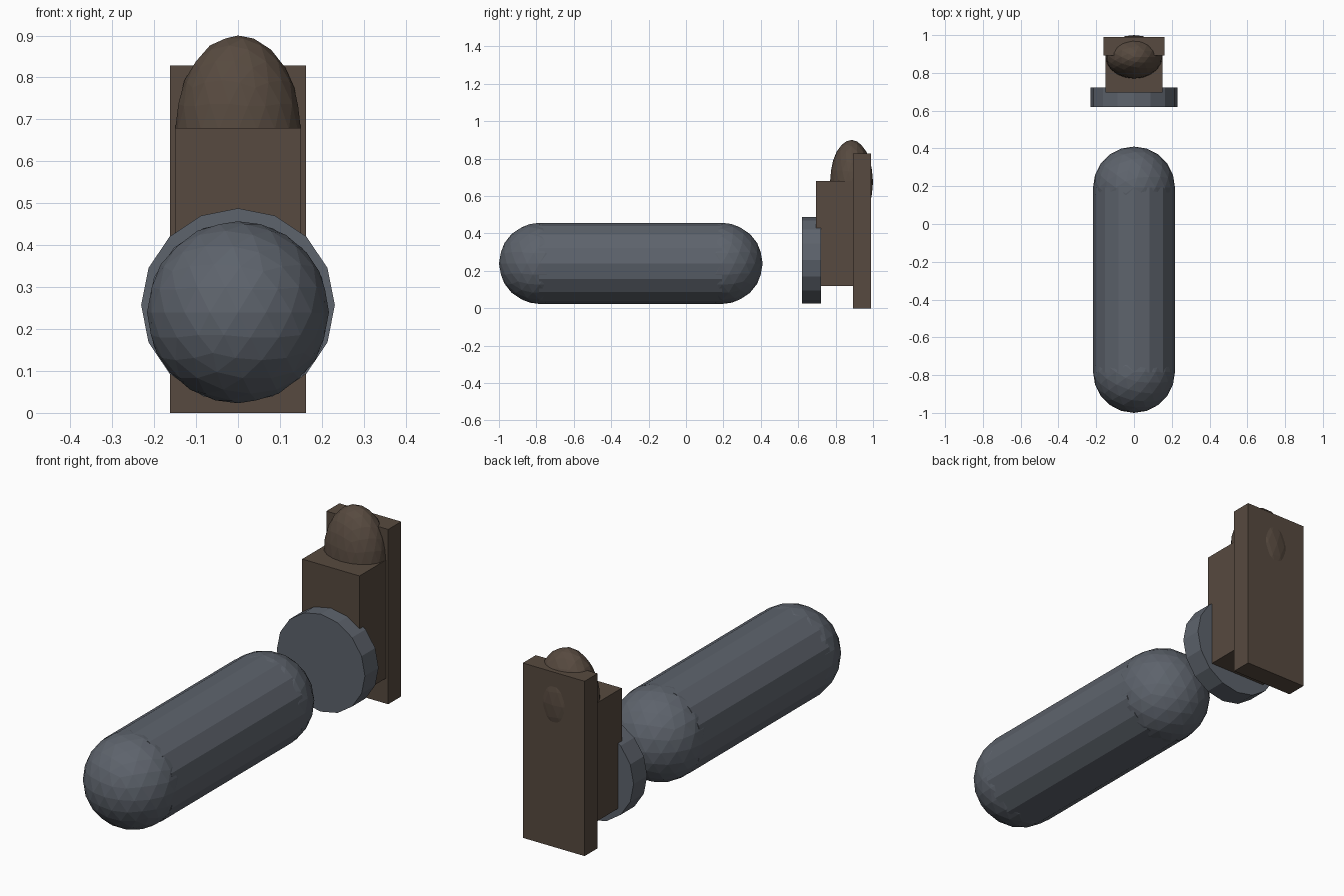
import bpy
from math import pi

if "Cube" in bpy.data.objects:
    bpy.data.objects.remove(bpy.data.objects["Cube"])


def material(name, color):
    m = bpy.data.materials.new(name)
    m.diffuse_color = (*color, 1)
    m.use_nodes = True
    m.node_tree.nodes["Principled BSDF"].inputs["Base Color"].default_value = m.diffuse_color
    return m


steel = material("blue_grey", (0.11, 0.125, 0.15))
brown = material("brown", (0.095, 0.068, 0.05))


def finish(name, mat):
    ob = bpy.context.object
    ob.name = name
    ob.data.materials.append(mat)
    return ob


def box(name, half_x, y0, y1, z0, z1, mat):
    bpy.ops.mesh.primitive_cube_add(size=1, location=(0, (y0 + y1) / 2, (z0 + z1) / 2))
    ob = finish(name, mat)
    ob.scale = (2 * half_x, y1 - y0, z1 - z0)


def cylinder_y(name, radius, y0, y1, z, mat):
    bpy.ops.mesh.primitive_cylinder_add(vertices=16, radius=radius, depth=y1 - y0,
                                        location=(0, (y0 + y1) / 2, z),
                                        rotation=(pi / 2, 0, 0))
    finish(name, mat)


def ball(name, center, radii, mat):
    bpy.ops.mesh.primitive_ico_sphere_add(subdivisions=3, radius=1, location=center)
    ob = finish(name, mat)
    ob.scale = radii


# Long capsule body with rounded ends
R, Z = 0.217, 0.24
cylinder_y("capsule_body", R, -0.785, 0.193, Z, steel)
for name, y in (("capsule_front_end", -0.783), ("capsule_rear_end", 0.193)):
    ball(name, (0, y, Z), (R, R, R), steel)

# Round plate facing the capsule
cylinder_y("round_plate", 0.231, 0.62, 0.722, 0.257, steel)

# Brown upright: block, back board and domed top
box("middle_block", 0.15, 0.695, 0.90, 0.12, 0.68, brown)
box("back_board", 0.162, 0.893, 0.99, 0.0, 0.828, brown)
ball("domed_top", (0, 0.885, 0.675), (0.15, 0.115, 0.225), brown)
